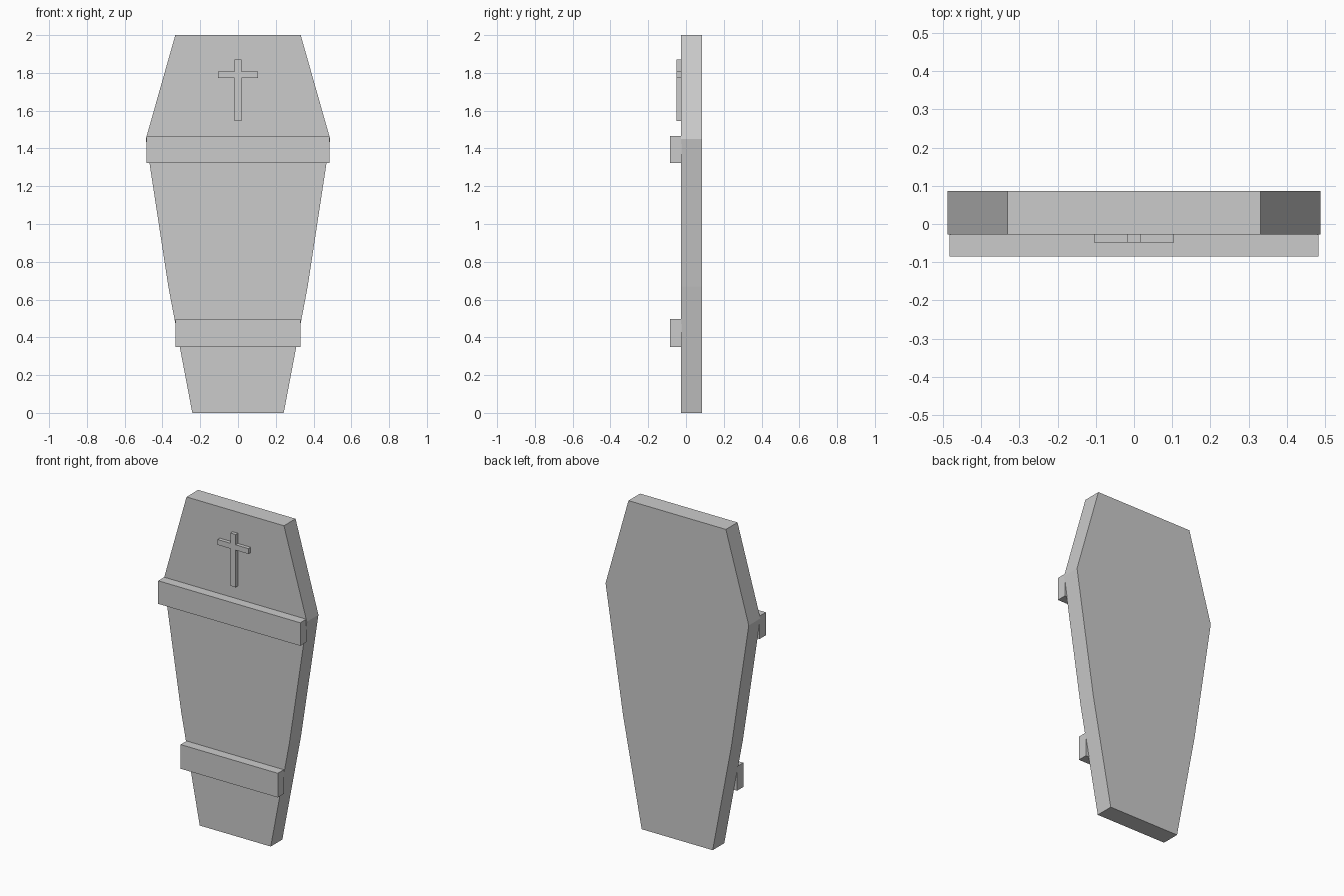
import bpy, bmesh

if "Cube" in bpy.data.objects:
    bpy.data.objects.remove(bpy.data.objects["Cube"])


def prism(name, half, y_front, y_back):
    """Extrude a mirrored x-z outline (right half, bottom to top) along y."""
    outline = half + [(-x, z) for x, z in reversed(half)]
    bm = bmesh.new()
    face = bm.faces.new([bm.verts.new((x, y_front, z)) for x, z in outline])
    ext = bmesh.ops.extrude_face_region(bm, geom=[face])
    verts = [v for v in ext["geom"] if isinstance(v, bmesh.types.BMVert)]
    bmesh.ops.translate(bm, verts=verts, vec=(0, y_back - y_front, 0))
    bmesh.ops.recalc_face_normals(bm, faces=bm.faces)
    mesh = bpy.data.meshes.new(name)
    bm.to_mesh(mesh)
    bm.free()
    obj = bpy.data.objects.new(name, mesh)
    bpy.context.collection.objects.link(obj)
    return obj


# Tapered coffin slab with a slight bend in its lower sides
prism("coffin_body",
      [(0.242, 0), (0.369, 0.67), (0.488, 1.45), (0.332, 2.0)], -0.027, 0.086)

# Two raised bands across the front
for name, w, z0, z1 in (("upper_band", 0.484, 1.323, 1.465),
                        ("lower_band", 0.331, 0.348, 0.497)):
    prism(name, [(w, z0), (w, z1)], -0.085, -0.024)

# Raised cross near the top
prism("cross",
      [(0.018, 1.545), (0.018, 1.774), (0.105, 1.774),
       (0.105, 1.807), (0.018, 1.807), (0.018, 1.87)], -0.049, -0.026)
